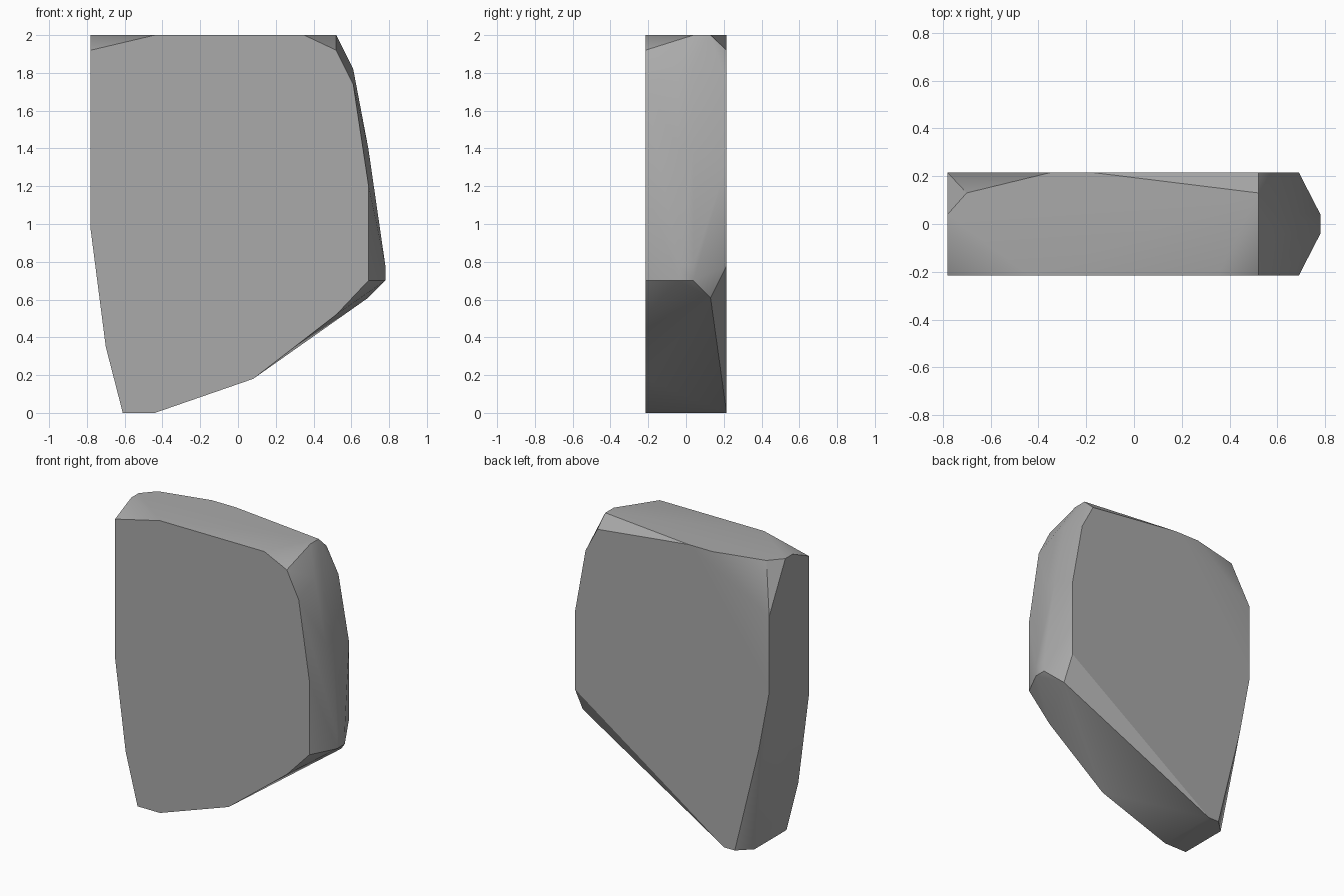
import bpy
import bmesh
import math

HALF_DEPTH = 0.215
TOP = 2.0

default_cube = bpy.data.objects.get("Cube")
if default_cube:
    bpy.data.objects.remove(default_cube, do_unlink=True)


def make_material(name, colour):
    material = bpy.data.materials.new(name)
    material.use_nodes = True
    material.diffuse_color = colour
    shader = next(n for n in material.node_tree.nodes if n.type == "BSDF_PRINCIPLED")
    shader.inputs["Base Color"].default_value = colour
    shader.inputs["Roughness"].default_value = 0.9
    return material


def outline_at(depth, outline):
    """Place an x, z outline in the upright plane y = depth."""
    return [(x, depth, z) for x, z in outline]


# Flat front face of the slab
front_outline = [
    (-0.78, 0.97), (-0.7, 0.35), (-0.61, 0), (-0.44, 0), (0.08, 0.18),
    (0.52, 0.52), (0.69, 0.7), (0.69, 1.21), (0.61, 1.74), (0.52, 1.92),
    (0.35, TOP), (-0.44, TOP), (-0.78, 1.92),
]

# Flat back face, cut higher along the underside
back_outline = [
    (-0.78, 1.15), (-0.7, 0.73), (-0.52, 0), (-0.44, 0), (0.69, 0.78),
    (0.69, 1.31), (0.61, 1.75), (0.52, 1.92), (-0.17, TOP), (-0.35, TOP),
    (-0.78, 1.67),
]

# Bulging ridge down the left side, mirrored in depth
ridge_outline = [(0.78, 0.7), (0.78, 0.78), (0.69, 1.4), (0.61, 1.82)]
ridge_half_width = 0.04

# Chipped corners on the top and the underside
chipped_corners = [
    (0.52, ridge_half_width, TOP), (0.52, 0.13, TOP), (-0.7, 0.13, TOP),
    (-0.78, ridge_half_width, TOP), (-0.78, -ridge_half_width, TOP),
    (0.69, 0.13, 0.61), (-0.61, 0.13, 0),
]

points = outline_at(-HALF_DEPTH, front_outline) + outline_at(HALF_DEPTH, back_outline)
for side in (-1, 1):
    points += outline_at(side * ridge_half_width, ridge_outline)
points += chipped_corners

# Wrap the profiles in one solid and merge the coplanar facets
bm = bmesh.new()
for point in points:
    bm.verts.new(point)
hull = bmesh.ops.convex_hull(bm, input=bm.verts[:], use_existing_faces=False)
loose = [v for v in bm.verts if not v.link_faces]
bmesh.ops.delete(bm, geom=loose, context="VERTS")
bmesh.ops.dissolve_limit(
    bm, angle_limit=math.radians(1), verts=bm.verts[:], edges=bm.edges[:]
)
bmesh.ops.recalc_face_normals(bm, faces=bm.faces[:])

mesh = bpy.data.meshes.new("rock_slab")
bm.to_mesh(mesh)
bm.free()
mesh.materials.append(make_material("stone grey", (0.4, 0.4, 0.4, 1.0)))

rock = bpy.data.objects.new("rock_slab", mesh)
bpy.context.collection.objects.link(rock)

# Soft shading across shallow facets, crisp breaks elsewhere
bpy.ops.object.select_all(action="DESELECT")
rock.select_set(True)
bpy.context.view_layer.objects.active = rock
bpy.ops.object.shade_smooth_by_angle(angle=math.radians(30))
